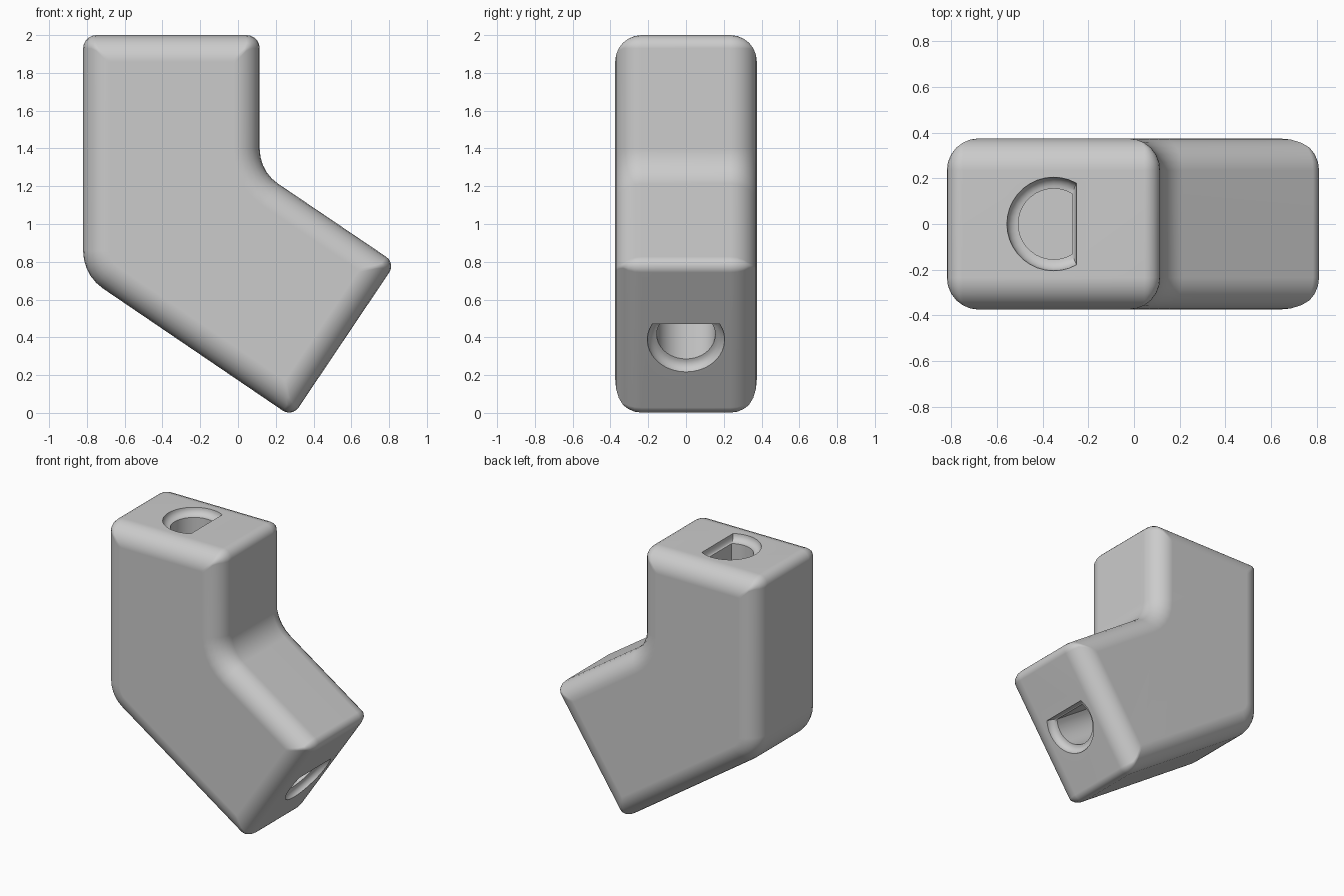
import bpy, bmesh, math
from mathutils import Vector, Matrix

cube = bpy.data.objects.get("Cube")
if cube:
    bpy.data.objects.remove(cube, do_unlink=True)

grey = bpy.data.materials.new("plain grey")
grey.use_nodes = True
colour = (0.6, 0.6, 0.6, 1)
grey.diffuse_color = colour
grey.node_tree.nodes["Principled BSDF"].inputs["Base Color"].default_value = colour

HALF_DEPTH = 0.375
RIM = 0.14
TILT = math.radians(34)
ALONG = Vector((math.cos(TILT), -math.sin(TILT)))    # direction of the lower arm
ACROSS = Vector((math.sin(TILT), math.cos(TILT)))

# Side outline, counter-clockwise: x, z, corner radius
OUTLINE = [(-0.82, 2, 0.07), (-0.82, 0.73, 0.24), (0.287, -0.022, 0.06),
           (0.834, 0.793, 0.06), (0.115, 1.279, 0.22), (0.115, 2, 0.07)]


def rounded_outline(inset, steps=5):
    """Outline moved inward by inset, with arcs at its corners."""
    points = []
    corners = [Vector(c[:2]) for c in OUTLINE]
    for i, p in enumerate(corners):
        a = (p - corners[i - 1]).normalized()
        b = (corners[(i + 1) % len(corners)] - p).normalized()
        n1, n2 = Vector((-a.y, a.x)), Vector((-b.y, b.x))
        miter = (n1 + n2) / (1 + n1.dot(n2))
        side = 1 if a.x * b.y - a.y * b.x > 0 else -1
        radius = max(OUTLINE[i][2] - side * inset, 0.012)
        centre = p + miter * (inset + side * radius)
        turn = math.atan2(n1.x * n2.y - n1.y * n2.x, n1.dot(n2))
        for k in range(steps + 1):
            n = Matrix.Rotation(turn * k / steps, 2) @ n1
            points.append(centre - n * side * radius)
    return points


def loft(name, loops):
    """Closed solid through matching loops of 3D points."""
    bm = bmesh.new()
    rings = [[bm.verts.new(p) for p in loop] for loop in loops]
    for r, s in zip(rings, rings[1:]):
        for j in range(len(r)):
            k = (j + 1) % len(r)
            bm.faces.new((r[j], r[k], s[k], s[j]))
    bm.faces.new(rings[0])
    bm.faces.new(rings[-1])
    bmesh.ops.recalc_face_normals(bm, faces=bm.faces)
    mesh = bpy.data.meshes.new(name)
    bm.to_mesh(mesh)
    bm.free()
    mesh.materials.append(grey)
    obj = bpy.data.objects.new(name, mesh)
    bpy.context.collection.objects.link(obj)
    return obj


# Bent body with a quarter-round rim on both sides
layers = []
for k in range(7):
    t = math.pi / 2 * k / 6
    layers.append((-HALF_DEPTH + RIM * (1 - math.sin(t)), RIM * (1 - math.cos(t))))
layers = [(y, inset) for y, inset in reversed(layers)]
layers += [(-y, inset) for y, inset in reversed(layers)]
layers.sort()
layers = [(y, RIM - math.sqrt(max(RIM**2 - max(abs(y) - HALF_DEPTH + RIM, 0)**2, 0)))
          for y, inset in layers]
body = loft("bent_body", [[(p.x, y, p.y) for p in rounded_outline(inset)]
                          for y, inset in layers])


# D-shaped sockets with a flared mouth
def d_loop(depth, flare):
    radius, flat = 0.155 + flare, 0.08 + flare * 0.4
    start = math.acos(flat / radius)
    sweep = 2 * (math.pi - start)
    return [(radius * math.cos(start + sweep * k / 24),
             radius * math.sin(start + sweep * k / 24), -depth) for k in range(25)]


def cut_socket(origin, x_axis, z_axis):
    mouth = 0.05
    loops = [d_loop(-0.05, mouth + 0.003)]
    for k in range(7):
        t = math.pi / 2 * k / 6
        loops.append(d_loop(mouth * math.sin(t), mouth * math.cos(t)))
    loops.append(d_loop(0.5, 0))
    cutter = loft("socket_cutter", loops)
    cutter.hide_render = True
    y_axis = z_axis.cross(x_axis)
    frame = Matrix((x_axis, y_axis, z_axis)).transposed().to_4x4()
    cutter.matrix_world = Matrix.Translation(origin) @ frame
    cut = body.modifiers.new("socket", 'BOOLEAN')
    cut.operation = 'DIFFERENCE'
    cut.solver = 'EXACT'
    cut.object = cutter
    bpy.context.view_layer.update()
    bpy.ops.object.modifier_apply(modifier=cut.name)
    bpy.data.objects.remove(cutter, do_unlink=True)


bpy.context.view_layer.objects.active = body
body.select_set(True)
cut_socket(Vector((-0.352, 0, 2)), Vector((1, 0, 0)), Vector((0, 0, 1)))
end = ALONG * 0.251 + ACROSS * 0.635
cut_socket(Vector((end.x, 0, end.y)), Vector((ACROSS.x, 0, ACROSS.y)),
           Vector((ALONG.x, 0, ALONG.y)))

# Smooth shading with flat faces kept clean
bpy.ops.object.shade_smooth_by_angle(angle=math.radians(35))
weighted = body.modifiers.new("clean_normals", 'WEIGHTED_NORMAL')
weighted.keep_sharp = True
